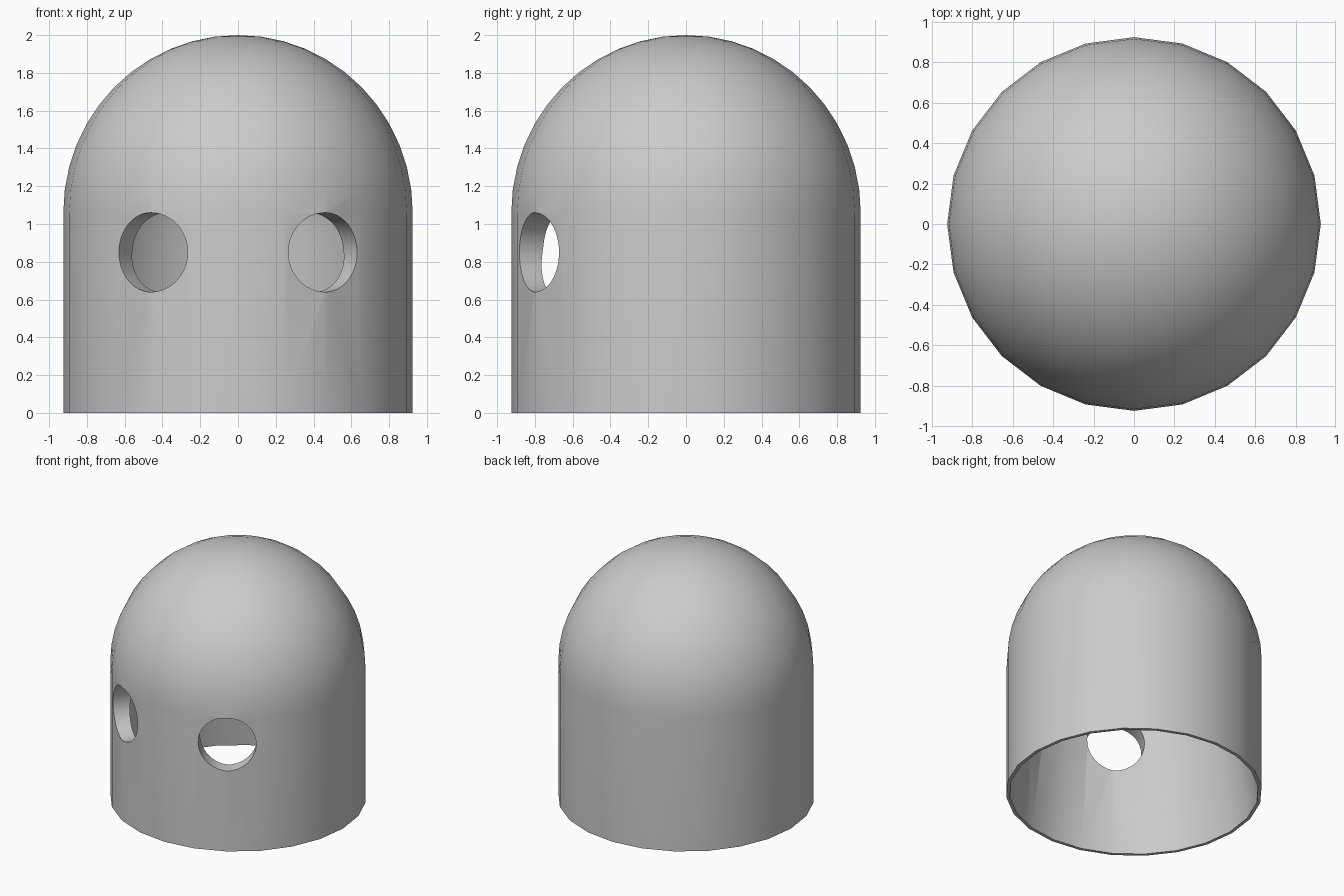
import bpy, bmesh
from math import sin, cos, pi, radians
from mathutils import Vector

cube = bpy.data.objects.get("Cube")
if cube:
    bpy.data.objects.remove(cube, do_unlink=True)

SIDES = 24
RINGS = 12

grey = bpy.data.materials.new("plain_grey")
grey.use_nodes = True
grey.diffuse_color = (0.6, 0.6, 0.6, 1)
for node in grey.node_tree.nodes:
    if node.type == 'BSDF_PRINCIPLED':
        node.inputs["Base Color"].default_value = (0.6, 0.6, 0.6, 1)


def dome_profile(base_radius, radius, spring, top):
    """Wall from the floor to the spring line, then a quarter arc to the axis."""
    points = [(base_radius, 0)]
    for i in range(RINGS + 1):
        a = i * pi / 2 / RINGS
        points.append((radius * cos(a), spring + (top - spring) * sin(a)))
    return points


# Domed shell: outer skin, and a smaller, lower inner skin that meets a thin rim
outer = dome_profile(0.925, 0.925, 1.06, 2.0)
inner = dome_profile(0.90, 0.78, 0.89, 1.68)
bm = bmesh.new()
profile = list(reversed(inner)) + outer
verts = [bm.verts.new((r, 0, z)) for r, z in profile]
edges = [bm.edges.new(pair) for pair in zip(verts, verts[1:])]
bmesh.ops.spin(bm, geom=verts + edges, cent=(0, 0, 0), axis=(0, 0, 1),
               angle=2 * pi, steps=SIDES, use_merge=False)
bmesh.ops.remove_doubles(bm, verts=bm.verts, dist=0.0005)
bmesh.ops.recalc_face_normals(bm, faces=bm.faces)
mesh = bpy.data.meshes.new("domed_shell")
bm.to_mesh(mesh)
bm.free()
mesh.materials.append(grey)
shell = bpy.data.objects.new("domed_shell", mesh)
bpy.context.collection.objects.link(shell)

# Two round openings, 30 degrees either side of the front
for side, name in ((1, "left"), (-1, "right")):
    direction = Vector((side * sin(radians(30)), -cos(radians(30)), 0))
    bpy.ops.mesh.primitive_cylinder_add(
        vertices=48, radius=0.21, depth=0.5,
        location=direction * 0.85 + Vector((0, 0, 0.85)),
        rotation=direction.to_track_quat('Z', 'Y').to_euler())
    cutter = bpy.context.object
    cutter.name = name + "_opening_cutter"
    cutter.hide_render = True
    cutter.data.materials.append(grey)
    cut = shell.modifiers.new(name + "_opening", 'BOOLEAN')
    cut.operation = 'DIFFERENCE'
    cut.solver = 'EXACT'
    cut.object = cutter
    bpy.ops.object.select_all(action='DESELECT')
    shell.select_set(True)
    bpy.context.view_layer.objects.active = shell
    bpy.ops.object.modifier_apply(modifier=cut.name)
    bpy.data.objects.remove(cutter, do_unlink=True)

# Smooth skin with crisp rims
bpy.ops.object.shade_smooth_by_angle(angle=radians(35))
